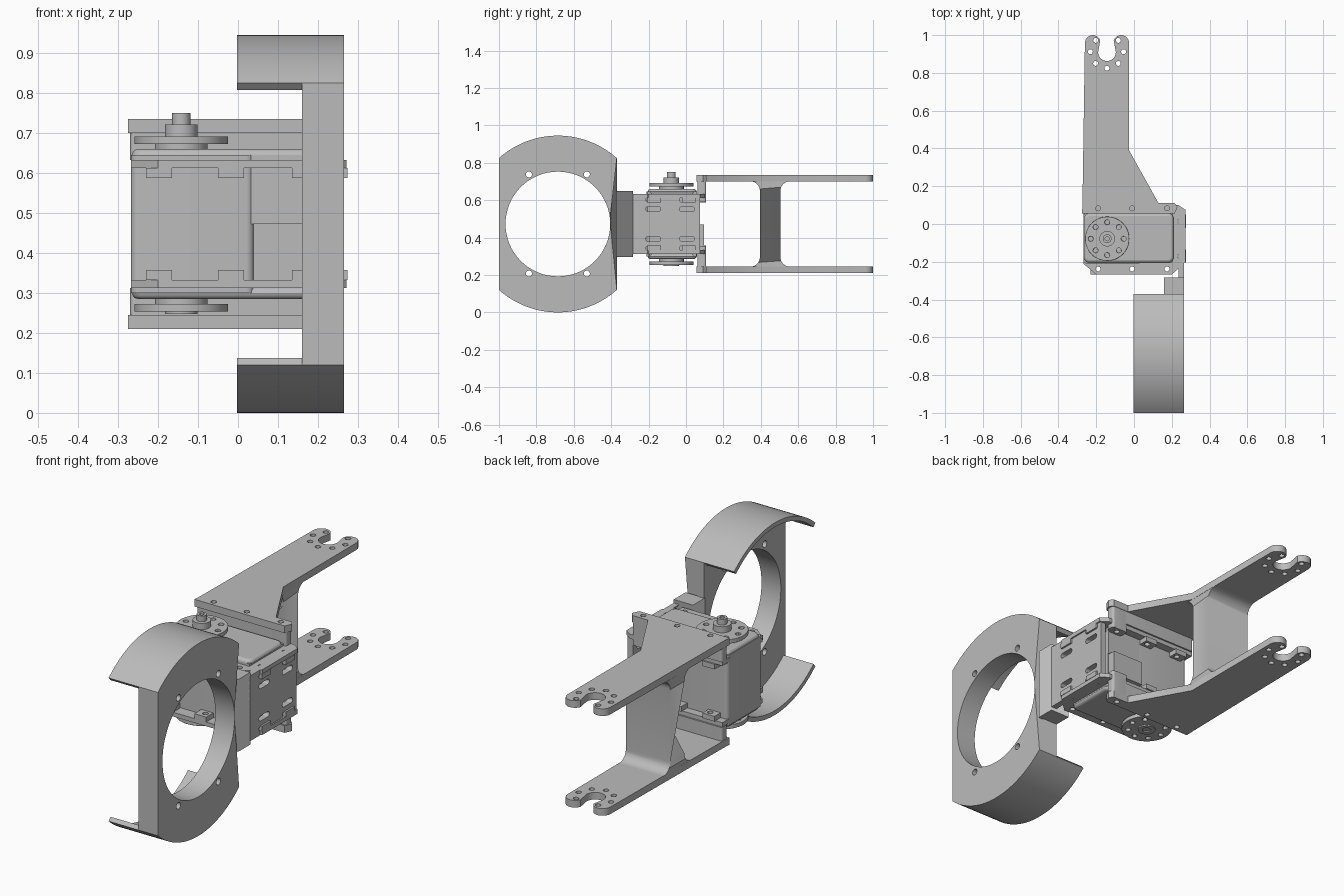
import bpy, bmesh
from math import sin, cos, pi, radians, sqrt, asin
from mathutils import Vector

if "Cube" in bpy.data.objects:
    bpy.data.objects.remove(bpy.data.objects["Cube"])

grey = bpy.data.materials.new("plain grey")
grey.use_nodes = True
grey.diffuse_color = (0.5, 0.5, 0.5, 1)
grey.node_tree.nodes["Principled BSDF"].inputs["Base Color"].default_value = (0.5, 0.5, 0.5, 1)
parts = []
MID = 0.4725  # height of the mirror plane


def arc(cx, cy, r, a, b, n=8):
    return [(cx + r * cos(radians(a + (b - a) * i / n)),
             cy + r * sin(radians(a + (b - a) * i / n))) for i in range(n + 1)]


def circle(cx, cy, r, n=20):
    return arc(cx, cy, r, 0, 360, n)[:-1]


def rect(x0, x1, y0, y1, r=0.0):
    if not r:
        return [(x0, y0), (x1, y0), (x1, y1), (x0, y1)]
    return (arc(x1 - r, y1 - r, r, 0, 90) + arc(x0 + r, y1 - r, r, 90, 180)
            + arc(x0 + r, y0 + r, r, 180, 270) + arc(x1 - r, y0 + r, r, 270, 360))


def prism(name, outline, lo, hi, holes=(), axis="z", flip=False, bevel=0.0):
    """Extrude a filled outline with holes along an axis; flip mirrors it in height."""
    curve = bpy.data.curves.new(name, "CURVE")
    curve.dimensions = "2D"
    curve.fill_mode = "BOTH"
    curve.extrude = (hi - lo) / 2
    for loop in [outline, *holes]:
        spline = curve.splines.new("POLY")
        spline.points.add(len(loop) - 1)
        for point, (u, v) in zip(spline.points, loop):
            point.co = (u, v, 0, 1)
        spline.use_cyclic_u = True
    temp = bpy.data.objects.new(name, curve)
    bpy.context.collection.objects.link(temp)
    mesh = bpy.data.meshes.new_from_object(
        temp.evaluated_get(bpy.context.evaluated_depsgraph_get()))
    bpy.data.objects.remove(temp)
    bm = bmesh.new()
    bm.from_mesh(mesh)
    bmesh.ops.remove_doubles(bm, verts=bm.verts, dist=0.0001)
    for v in bm.verts:
        u, w, t = v.co.x, v.co.y, v.co.z + (lo + hi) / 2
        v.co = Vector((t, u, w)) if axis == "x" else Vector((u, w, t))
        if flip:
            v.co.z = 2 * MID - v.co.z
    bmesh.ops.dissolve_limit(bm, angle_limit=0.001, verts=bm.verts, edges=bm.edges)
    bmesh.ops.recalc_face_normals(bm, faces=bm.faces)
    bm.to_mesh(mesh)
    bm.free()
    mesh.name = name
    mesh.materials.clear()
    mesh.materials.append(grey)
    obj = bpy.data.objects.new(name, mesh)
    bpy.context.collection.objects.link(obj)
    if bevel:
        mod = obj.modifiers.new("rounded edge", "BEVEL")
        mod.width, mod.segments = bevel, 3
        mod.limit_method = "ANGLE"
        mod.angle_limit = radians(60)
    parts.append(obj)
    return obj


# Ring plate: circle clipped front and back, with bore and screw holes
CY, R = -0.685, 0.4725
A = math_angle = 180 / pi * asin(sqrt(R * R - 0.315 ** 2) / R)
ring = arc(CY, MID, R, A, 180 - A, 32) + arc(CY, MID, R, 180 + A, 360 - A, 32)
ring_holes = [circle(CY, MID, 0.28, 64)] + [
    circle(CY + sy * 0.155, MID + sz * 0.265, 0.016) for sy in (-1, 1) for sz in (-1, 1)]
prism("ring_plate", ring, 0.16, 0.265, ring_holes, "x")

# Curved guards above and below the ring
guard = arc(CY, MID, R, A, 180 - A, 32) + arc(CY, MID, R - 0.022, 180 - A, A, 32)
for flip, side in ((False, "upper"), (True, "lower")):
    prism(side + "_guard", guard, -0.003, 0.265, (), "x", flip)

# Neck and slotted side plate
prism("neck", rect(-0.375, -0.283, 0.295, 0.65), 0.16, 0.265, (), "x")
slots = [rect(y - 0.04, y + 0.04, z - 0.013, z + 0.013, 0.0129)
         for y in (-0.175, 0.005) for z in (0.343, 0.393, 0.552, 0.602)]
prism("side_plate", rect(-0.285, 0.075, 0.312, 0.633), 0.235, 0.265, slots, "x")

# Actuator case with a stepped front and a connector at the back
prism("case_main", rect(-0.268, 0.04, -0.21, 0.06, 0.02), 0.3, 0.645)
prism("case_rear_upper", rect(0.02, 0.205, -0.205, 0.06), MID, 0.645)
prism("case_rear_lower", rect(0.02, 0.205, -0.195, 0.055), 0.3, MID)
prism("connector", rect(0.03, 0.2, 0.05, 0.095), 0.35, 0.47)

AX, AY = -0.142, -0.078  # output shaft position
frame = [(-0.268, -0.21), (-0.2, -0.268), (0.2, -0.268), (0.272, -0.2),
         (0.272, 0.075), (0.235, 0.1), (-0.268, 0.1)]
screws = [(x, y) for y in (-0.238, 0.083) for x in (-0.19, -0.01, 0.175)]
side_screws = [(0.243, 0.015), (0.243, -0.17)]

# Fork arm outline with two round lobes and a slot
arm = ([(-0.275, 0.055), (0.215, 0.055), (0.23, 0.09), (0.215, 0.11), (0.13, 0.11),
        (-0.026, 0.39)]
       + arc(-0.068, 0.958, 0.042, 0, 160) + [(-0.096, 0.91)]
       + arc(-0.143, 0.91, 0.047, 0, -180, 14)
       + arc(-0.218, 0.958, 0.042, 20, 180) + [(-0.273, 0.1)])
arm_holes = [circle(-0.143 + s * x, y, 0.013) for s in (-1, 1)
             for x, y in ((0.06, 0.972), (0.088, 0.912), (0.06, 0.85))]
arm_holes += [circle(-0.143, 0.825, 0.013)]
arm_holes += [circle(x, 0.083, 0.013) for x in (-0.19, -0.01, 0.175)]

for flip, side in ((False, "upper"), (True, "lower")):
    # Case cap, frame sheet and its hooked screw tabs
    prism(side + "_cap", rect(-0.265, 0.21, -0.205, 0.057, 0.03), 0.63, 0.66, (), "z",
          flip, 0.015)
    prism(side + "_frame", frame, 0.612, 0.633,
          [circle(x, y, 0.013) for x, y in screws[:3] + side_screws], "z", flip)
    for x, y in screws:
        prism(side + "_screw_tab", rect(x - 0.04, x + 0.025, y - 0.03, y + 0.025),
              0.588, 0.613, [circle(x, y, 0.013)], "z", flip)
    for x, y in side_screws:
        prism(side + "_side_tab", rect(x - 0.03, x + 0.031, y - 0.035, y + 0.035),
              0.588, 0.613, [circle(x, y, 0.013)], "z", flip)

    # Fork arm and the flange that joins it to the frame
    prism(side + "_arm", arm, 0.7, 0.735, arm_holes, "z", flip)
    prism(side + "_flange", rect(-0.27, 0.218, 0.062, 0.108, 0.012), 0.633, 0.701,
          [circle(x, 0.083, 0.013) for x in (-0.19, -0.01, 0.175)], "z", flip)
    prism(side + "_flange_end", rect(0.13, 0.218, 0.062, 0.108, 0.012), 0.59, 0.701,
          [circle(0.175, 0.083, 0.013)], "z", flip)

    # Horn disc with a ring of holes
    holes = [circle(*p, 0.013, 12) for p in circle(AX, AY, 0.087, 8)]
    prism(side + "_horn", circle(AX, AY, 0.117, 48), 0.672, 0.692, holes, "z", flip, 0.003)
    prism(side + "_horn_boss", circle(AX, AY, 0.066, 32), 0.655, 0.675, (), "z", flip)

# Output hubs and shaft pin
prism("upper_hub", circle(AX, AY, 0.041, 32), 0.69, 0.722)
prism("shaft_pin", circle(AX, AY, 0.023, 24), 0.72, 0.75, [circle(AX, AY, 0.011)])
prism("lower_hub", circle(AX, AY, 0.041, 32), 0.247, 0.256, [circle(AX, AY, 0.02)])

# Filleted web between the arms
F, B, T = 0.245, 0.7, 0.05
web = (arc(0.395 - T, F + T, T, -90, 0) + arc(0.395 - T, B - T, T, 0, 90)
       + arc(0.505 + T, B - T, T, 90, 180) + arc(0.505 + T, F + T, T, 180, 270))
prism("arm_web", web, -0.268, -0.027, (), "x")

# Smooth the curved walls and keep the edges sharp
bpy.ops.object.select_all(action="DESELECT")
for obj in parts:
    obj.select_set(True)
bpy.context.view_layer.objects.active = parts[0]
bpy.ops.object.shade_smooth_by_angle(angle=radians(30))
